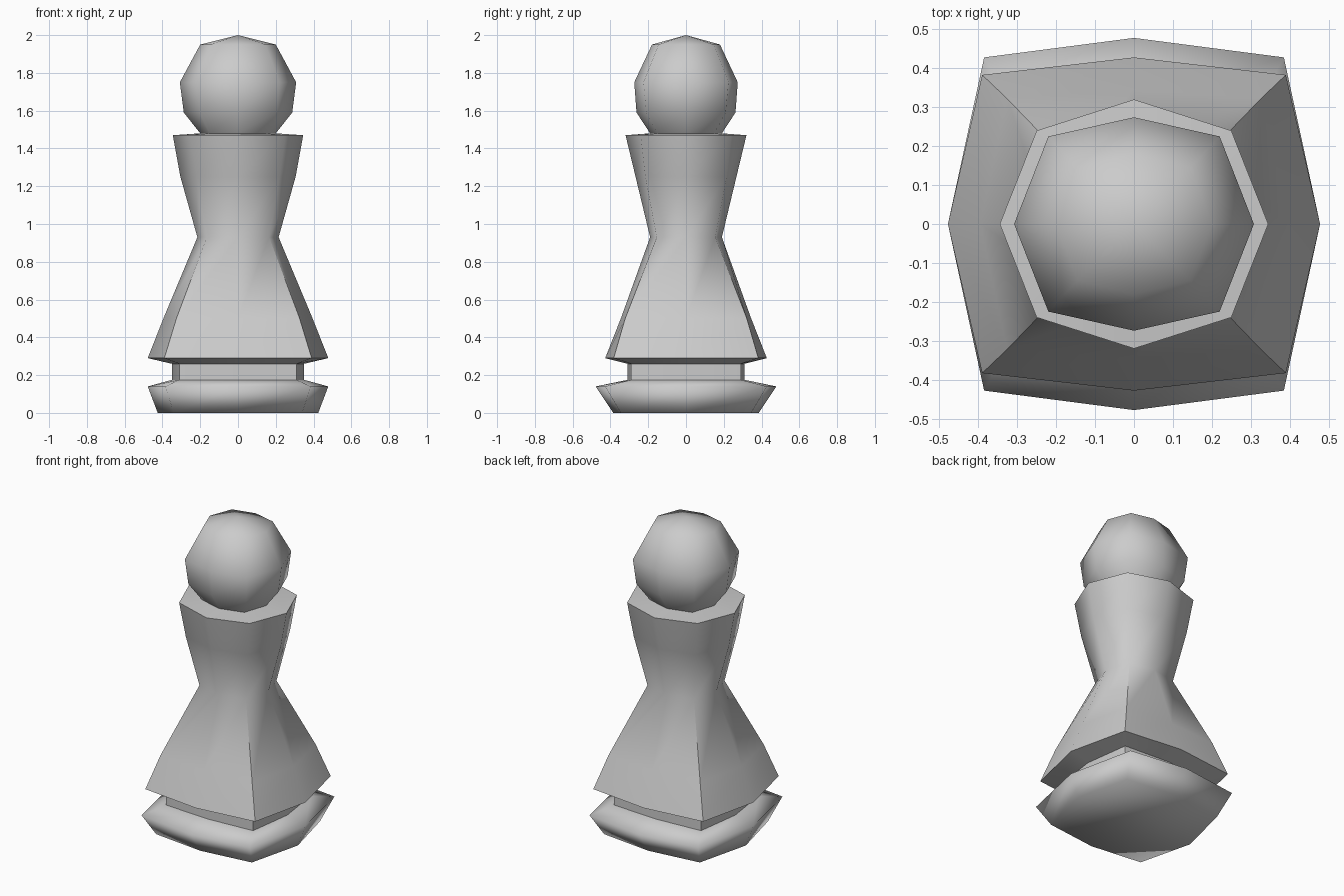
import bpy, bmesh, math

if "Cube" in bpy.data.objects:
    bpy.data.objects.remove(bpy.data.objects["Cube"])


def loft(name, rows, tip=None, bottom=False, angle=60):
    """Eight-sided loft. Row: z, side x, side y, corner x, corner y."""
    bm = bmesh.new()
    rings = []
    for z, sx, sy, cx, cy in rows:
        pts = [(sx, 0), (cx, cy), (0, sy), (-cx, cy),
               (-sx, 0), (-cx, -cy), (0, -sy), (cx, -cy)]
        rings.append([bm.verts.new((x, y, z)) for x, y in pts])
    for a, b in zip(rings, rings[1:]):
        for i in range(8):
            j = (i + 1) % 8
            bm.faces.new((a[i], a[j], b[j], b[i]))
    if tip is not None:
        top = bm.verts.new((0, 0, tip))
        for i in range(8):
            bm.faces.new((rings[-1][i], rings[-1][(i + 1) % 8], top))
    if bottom:
        bm.faces.new(rings[0][::-1])
    bmesh.ops.recalc_face_normals(bm, faces=bm.faces)
    if not bottom and tip is None:
        # open tubes: make sure the walls face outwards
        bm.faces.ensure_lookup_table()
        f = bm.faces[0]
        c = f.calc_center_median()
        if f.normal.x * c.x + f.normal.y * c.y < 0:
            bmesh.ops.reverse_faces(bm, faces=bm.faces)
    mesh = bpy.data.meshes.new(name)
    bm.to_mesh(mesh)
    bm.free()
    obj = bpy.data.objects.new(name, mesh)
    bpy.context.collection.objects.link(obj)
    bpy.ops.object.select_all(action='DESELECT')
    obj.select_set(True)
    bpy.context.view_layer.objects.active = obj
    bpy.ops.object.shade_smooth_by_angle(angle=math.radians(angle))
    return obj


band = (0.35, 0.31, 0.31, 0.29)
head_joint = (1.48, 0.20, 0.19, 0.15, 0.15)

# foot disc
loft("base", [(0.0, 0.425, 0.385, 0.34, 0.345),
              (0.14, 0.478, 0.478, 0.385, 0.428),
              (0.175, *band)], bottom=True, angle=130)

# recessed ring between foot and skirt
loft("base_ring", [(0.175, *band), (0.26, *band)])

# flared skirt, waist and collar with its top shelf
loft("body", [(0.26, *band),
              (0.29, 0.478, 0.428, 0.39, 0.383),
              (0.50, 0.395, 0.345, 0.326, 0.322),
              (0.93, 0.215, 0.19, 0.165, 0.155),
              (1.25, 0.305, 0.267, 0.22, 0.215),
              (1.47, 0.345, 0.32, 0.25, 0.24),
              head_joint])

# faceted ball head
loft("head", [head_joint,
              (1.59, 0.287, 0.262, 0.205, 0.21),
              (1.75, 0.308, 0.274, 0.22, 0.225),
              (1.95, 0.20, 0.18, 0.145, 0.145)], tip=2.0, angle=80)
